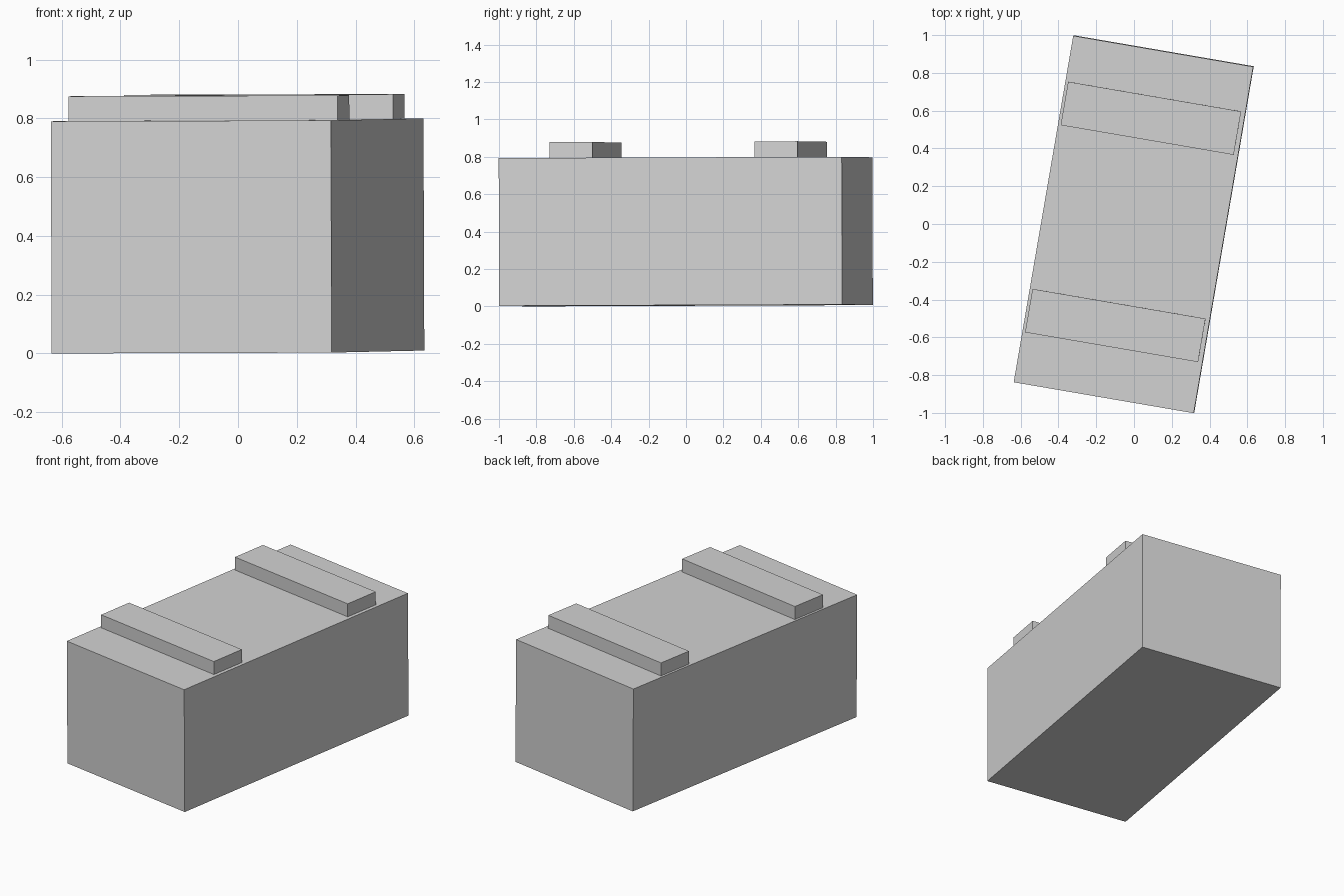
import bpy
import bmesh
from math import radians
from mathutils import Euler, Matrix

cube = bpy.data.objects.get("Cube")
if cube:
    bpy.data.objects.remove(cube, do_unlink=True)

# Single plain grey
grey = bpy.data.materials.new("light_grey")
grey.use_nodes = True
colour = (0.65, 0.65, 0.65, 1)
grey.diffuse_color = colour
grey.node_tree.nodes["Principled BSDF"].inputs["Base Color"].default_value = colour

# The whole crate is turned about z and leans very slightly
placement = (Matrix.Translation((0, 0, 0.005))
             @ Euler((0.0038, -0.003, radians(-9.75))).to_matrix().to_4x4())


def add_block(name, size, centre):
    """Box of the given size, placed in the crate's own axes."""
    bm = bmesh.new()
    bmesh.ops.create_cube(bm, size=1, matrix=Matrix.Translation(centre)
                          @ Matrix.Diagonal((*size, 1)))
    mesh = bpy.data.meshes.new(name)
    bm.to_mesh(mesh)
    bm.free()
    mesh.materials.append(grey)
    obj = bpy.data.objects.new(name, mesh)
    obj.matrix_world = placement
    bpy.context.collection.objects.link(obj)
    return obj


BODY_HEIGHT = 0.79
SLAT_HEIGHT = 0.084

# Main box
add_block("crate_body", (0.967, 1.861, BODY_HEIGHT), (0, 0, BODY_HEIGHT / 2))

# Two cross slats on the lid
for name, y in (("front_slat", -0.543), ("back_slat", 0.57)):
    add_block(name, (0.929, 0.233, SLAT_HEIGHT),
              (-0.004, y, BODY_HEIGHT + SLAT_HEIGHT / 2))
